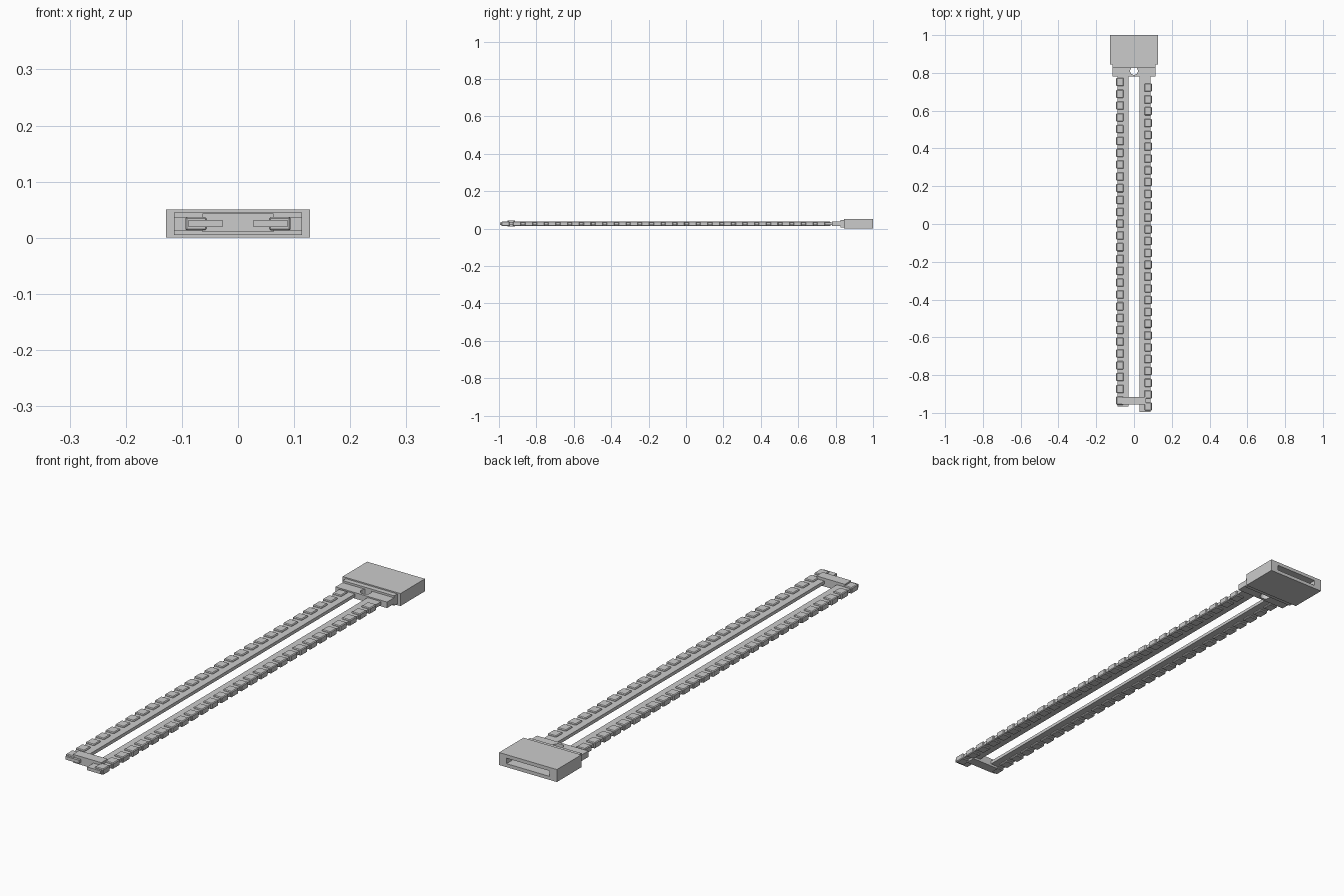
import bpy, bmesh, math

if "Cube" in bpy.data.objects:
    bpy.data.objects.remove(bpy.data.objects["Cube"])


def add_box(bm, x0, x1, y0, y1, z0, z1):
    v = [bm.verts.new((x, y, z)) for x in (x0, x1) for y in (y0, y1) for z in (z0, z1)]
    for f in ((0, 1, 3, 2), (4, 6, 7, 5), (0, 4, 5, 1), (2, 3, 7, 6), (0, 2, 6, 4), (1, 5, 7, 3)):
        bm.faces.new([v[i] for i in f])


def make(name, boxes, bevel=0):
    bm = bmesh.new()
    for b in boxes:
        add_box(bm, *b)
    bmesh.ops.recalc_face_normals(bm, faces=bm.faces)
    me = bpy.data.meshes.new(name)
    bm.to_mesh(me)
    bm.free()
    ob = bpy.data.objects.new(name, me)
    bpy.context.collection.objects.link(ob)
    if bevel:
        m = ob.modifiers.new("bevel", 'BEVEL')
        m.width = bevel
        m.segments = 1
    return ob


def cut(ob, cutter):
    m = ob.modifiers.new("cut", 'BOOLEAN')
    m.object = cutter
    m.solver = 'EXACT'
    cutter.hide_render = True
    cutter.hide_set(True)


# housing with a slot in its back face
housing = make("housing", [(-0.128, 0.128, 0.845, 1.0, 0.0, 0.05)])
cut(housing, make("slot_cutter", [(-0.095, 0.095, 0.87, 1.05, 0.014, 0.036)]))

# stepped collar in front of the housing
make("collar_flange", [(-0.114, 0.114, 0.825, 0.85, 0.005, 0.045)])
collar = make("collar", [(-0.114, 0.114, 0.78, 0.83, 0.013, 0.037)])
bpy.ops.mesh.primitive_cylinder_add(vertices=24, radius=0.021, depth=0.2, location=(0, 0.81, 0.025))
hole = bpy.context.object
hole.name = "collar_hole_cutter"
cut(collar, hole)

# thin rails with rows of outer teeth, the two sides staggered by half a pitch
PITCH, LENGTH = 0.0625, 0.043
for side, label, end in ((-1, "left", -0.965), (1, "right", -0.995)):
    xs = sorted((side * 0.028, side * 0.088))
    make(label + "_rail", [(xs[0], xs[1], end, 0.8, 0.019, 0.032)])
    xt = sorted((side * 0.055, side * 0.094))
    teeth = []
    y = end + 0.008
    while y + LENGTH < 0.80:
        teeth.append((xt[0], xt[1], y, y + LENGTH, 0.013, 0.037))
        y += PITCH
    make(label + "_teeth", teeth, 0.003)

# end stop joining both rails
make("end_stop", [(-0.063, 0.063, -0.955, -0.915, 0.010, 0.043)])
